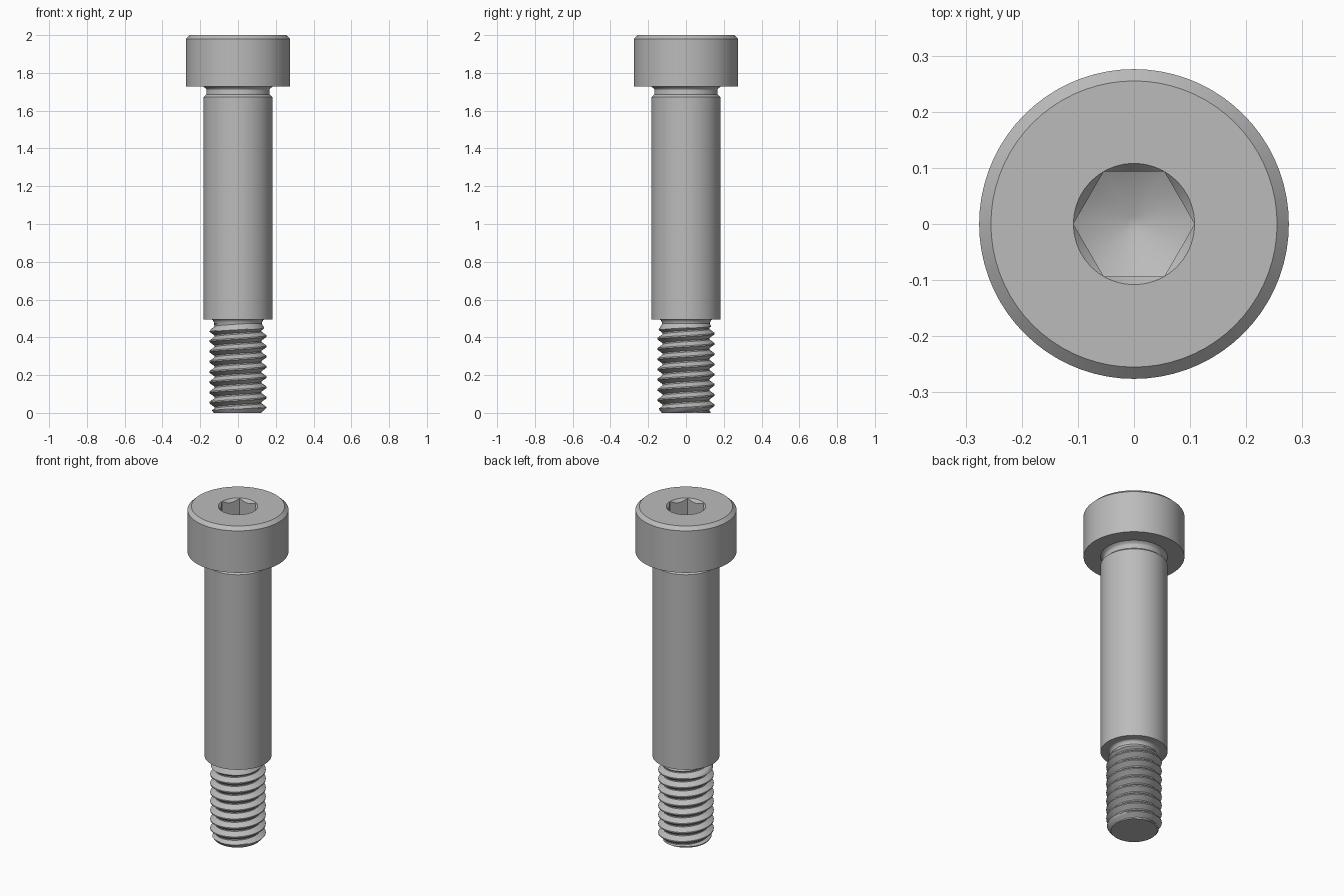
import bpy
import bmesh
import math

SEG = 72          # divisible by six so hexagon corners fall on vertices
TAU = math.tau

cube = bpy.data.objects.get("Cube")
if cube:
    bpy.data.objects.remove(cube, do_unlink=True)

steel = bpy.data.materials.new("steel grey")
steel.use_nodes = True
steel.diffuse_color = (0.5, 0.5, 0.5, 1)
steel.node_tree.nodes["Principled BSDF"].inputs["Base Color"].default_value = steel.diffuse_color


def finish(name, bm):
    """Clean the mesh, make the object and shade it."""
    bmesh.ops.remove_doubles(bm, verts=bm.verts, dist=1e-5)
    bmesh.ops.dissolve_degenerate(bm, edges=bm.edges, dist=1e-6)
    bmesh.ops.recalc_face_normals(bm, faces=bm.faces)
    mesh = bpy.data.meshes.new(name)
    bm.to_mesh(mesh)
    bm.free()
    mesh.materials.append(steel)
    obj = bpy.data.objects.new(name, mesh)
    bpy.context.collection.objects.link(obj)
    bpy.ops.object.select_all(action="DESELECT")
    obj.select_set(True)
    bpy.context.view_layer.objects.active = obj
    bpy.ops.object.shade_smooth_by_angle(angle=math.radians(30))
    return obj


def point(bm, r, z, a):
    return bm.verts.new((r * math.cos(a), r * math.sin(a), z))


def lathe(name, rings):
    """Each ring is an (r, z) pair or a function of the angle giving one."""
    bm = bmesh.new()
    rows = []
    for ring in rings:
        row = []
        for i in range(SEG):
            a = TAU * i / SEG
            r, z = ring(a) if callable(ring) else ring
            row.append(point(bm, r, z, a))
        rows.append(row)
    for low, high in zip(rows, rows[1:]):
        for i in range(SEG):
            j = (i + 1) % SEG
            bm.faces.new((low[i], low[j], high[j], high[i]))
    if not callable(rings[-1]) and rings[-1][0] < 0.02:
        bm.faces.new(rows[-1])
    return finish(name, bm)


# Head with chamfered rim and hexagonal socket ending in a shallow cone
SOCKET_R = 0.108


def hex_radius(a):
    return SOCKET_R * math.cos(math.pi / 6) / math.cos(a % (TAU / 6) - math.pi / 6)


def socket_ring(top, slope):
    def ring(a):
        r = hex_radius(a)
        return r, top - (SOCKET_R - r) * slope
    return ring


lathe("head", [
    (0.17, 1.727), (0.276, 1.727), (0.276, 1.98), (0.255, 2.0), (SOCKET_R, 2.0),
    socket_ring(2.0, 1.2), socket_ring(1.82, 0.55), (0.014, 1.768),
])

# Shoulder with relief groove under the head and fillet above the thread
neck = [(0.183 - 0.017 * math.sin(t * math.pi / 10), 1.69 + 0.037 * t / 10) for t in range(11)]
fillet = [(0.124 + 0.018 * (1 - math.sin(t * math.pi / 12)), 0.495 - 0.035 * (1 - math.cos(t * math.pi / 12)))
          for t in range(7)]
lathe("shoulder", fillet[::-1] + [(0.183, 0.495), (0.183, 1.672), (0.168, 1.685)] + neck[4:])

# Helical thread, tapered at the tip and run out below the shoulder
PITCH, ROOT, CREST, TOP = 0.0542, 0.124, 0.152, 0.475
STEPS = 16


def thread_radius(z, a):
    phase = (z / PITCH - a / TAU) % 1
    height = min(max((0.5 - abs(phase - 0.5) - 0.07) / 0.37, 0), 1)
    r = ROOT + (CREST - ROOT) * height
    return max(min(r, 0.128 + 0.8 * z, ROOT + 0.6 * (TOP - z)), 0.115)


bm = bmesh.new()
count = STEPS * (math.ceil(TOP / PITCH) + 1)
columns = []
for i in range(SEG + 1):
    a = TAU * i / SEG
    column = []
    for k in range(count + 1):
        z = min(max(PITCH * (k / STEPS - 1 + i / SEG), 0), TOP)
        column.append(point(bm, thread_radius(z, a), z, a))
    columns.append(column)
for left, right in zip(columns, columns[1:]):
    for k in range(count):
        bm.faces.new((left[k], right[k], right[k + 1], left[k + 1]))
# Flat end of the thread
centre = bm.verts.new((0, 0, 0))
for left, right in zip(columns, columns[1:]):
    bm.faces.new((centre, right[0], left[0]))
finish("thread", bm)
